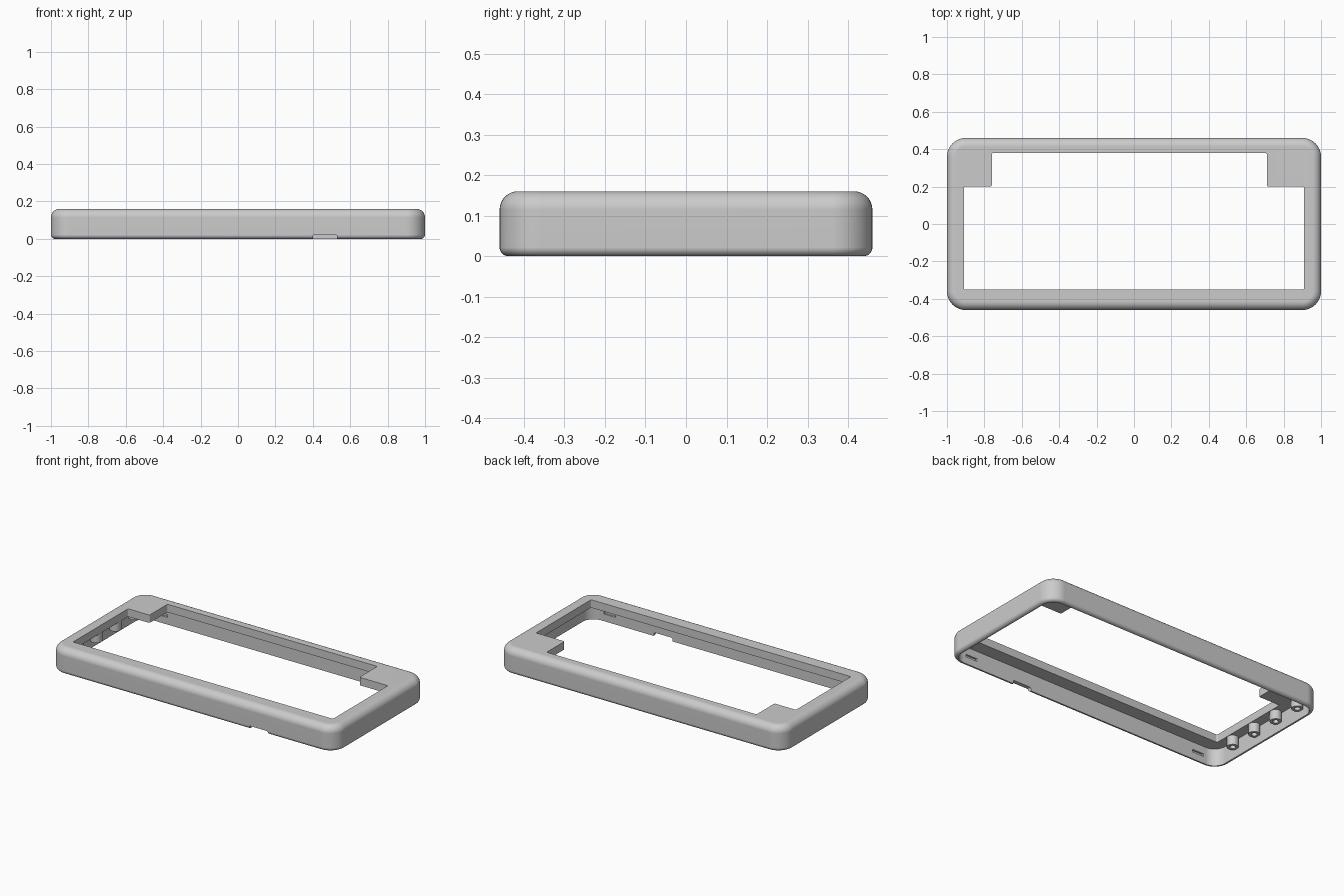
import bpy, bmesh, math

old = bpy.data.objects.get("Cube")
if old:
    bpy.data.objects.remove(old, do_unlink=True)

WIDTH, DEPTH, HEIGHT = 2.0, 0.92, 0.16
CORNER, WALL, CEILING = 0.1, 0.025, 0.11

grey = bpy.data.materials.new("case grey")
grey.use_nodes = True
grey.diffuse_color = (0.6, 0.6, 0.6, 1)
grey.node_tree.nodes["Principled BSDF"].inputs["Base Color"].default_value = grey.diffuse_color


def make_object(name, bm):
    bmesh.ops.recalc_face_normals(bm, faces=bm.faces)
    mesh = bpy.data.meshes.new(name)
    bm.to_mesh(mesh)
    bm.free()
    mesh.materials.append(grey)
    obj = bpy.data.objects.new(name, mesh)
    bpy.context.collection.objects.link(obj)
    return obj


def loft(name, rings):
    """Skin a stack of matching closed outlines, each given as (points, z)."""
    bm = bmesh.new()
    loops = [[bm.verts.new((x, y, z)) for x, y in pts] for pts, z in rings]
    for a, b in zip(loops, loops[1:]):
        for i in range(len(a)):
            j = (i + 1) % len(a)
            bm.faces.new((a[i], a[j], b[j], b[i]))
    bm.faces.new(loops[0][::-1])
    bm.faces.new(loops[-1])
    return make_object(name, bm)


def rounded_rect(inset, steps=10):
    radius = CORNER - inset
    cx, cy = WIDTH / 2 - CORNER, DEPTH / 2 - CORNER
    pts = []
    for k, (sx, sy) in enumerate(((1, 1), (-1, 1), (-1, -1), (1, -1))):
        for i in range(steps + 1):
            a = math.pi / 2 * (k + i / steps)
            pts.append((sx * cx + radius * math.cos(a), sy * cy + radius * math.sin(a)))
    return pts


def circle(x, y, r, n=24):
    return [(x + r * math.cos(2 * math.pi * i / n), y + r * math.sin(2 * math.pi * i / n))
            for i in range(n)]


def box(name, x0, x1, y0, y1, z0, z1):
    pts = [(x0, y0), (x1, y0), (x1, y1), (x0, y1)]
    return loft(name, [(pts, z0), (pts, z1)])


def combine(target, tool, operation="DIFFERENCE"):
    mod = target.modifiers.new("cut", "BOOLEAN")
    mod.operation, mod.solver, mod.object = operation, "EXACT", tool
    bpy.ops.object.select_all(action="DESELECT")
    bpy.context.view_layer.objects.active = target
    target.select_set(True)
    bpy.ops.object.modifier_apply(modifier=mod.name)
    bpy.data.objects.remove(tool, do_unlink=True)


# Outer body with rounded lower and upper rims
profile = []
low, high, steps = 0.022, 0.045, 8
for i in range(steps + 1):
    a = math.pi / 2 * i / steps
    profile.append((low * (1 - math.sin(a)), low * (1 - math.cos(a))))
for i in range(steps + 1):
    a = math.pi / 2 * i / steps
    profile.append((high * (1 - math.cos(a)), HEIGHT - high * (1 - math.sin(a))))
case = loft("case_frame", [(rounded_rect(d), z) for d, z in profile])

# Hollow underside
inner = rounded_rect(WALL)
combine(case, loft("cavity", [(inner, -0.05), (inner, CEILING)]))

# Stepped opening that leaves a block in each back corner
outline = [(-0.91, -0.35), (0.91, -0.35), (0.91, 0.2), (0.71, 0.2),
           (0.71, 0.38), (-0.76, 0.38), (-0.76, 0.2), (-0.91, 0.2)]
opening = loft("opening", [(outline, 0.05), (outline, 0.3)])
bm = bmesh.new()
bm.from_mesh(opening.data)
upright = [e for e in bm.edges if abs(e.verts[0].co.z - e.verts[1].co.z) > 0.1]
bmesh.ops.bevel(bm, geom=upright, offset=0.008, segments=3, profile=0.5, affect="EDGES")
bm.to_mesh(opening.data)
bm.free()
combine(case, opening)

# Cable notch through the front wall
notch = box("notch", 0.4, 0.53, -0.6, -0.4, -0.05, 0.022)
bm = bmesh.new()
bm.from_mesh(notch.data)
top = [e for e in bm.edges if all(v.co.z > 0 for v in e.verts)
       and abs(e.verts[0].co.y - e.verts[1].co.y) > 0.1]
bmesh.ops.bevel(bm, geom=top, offset=0.008, segments=3, profile=0.5, affect="EDGES")
bm.to_mesh(notch.data)
bm.free()
combine(case, notch)

# Shallow snap slots inside the front and back walls
face = DEPTH / 2 - WALL
for sx in (-1, 1):
    for sy in (-1, 1):
        y0, y1 = sorted((sy * (face - 0.02), sy * (face + 0.012)))
        combine(case, box("slot", sx * 0.84 - 0.04, sx * 0.84 + 0.04, y0, y1, 0.045, 0.062))

# Row of hollow screw bosses on the right end wall
for i in range(4):
    y = -0.255 + 0.19 * i
    boss = circle(-0.946, y, 0.034)
    hole = circle(-0.946, y, 0.017)
    combine(case, loft("boss", [(boss, 0.05), (boss, CEILING + 0.01)]), "UNION")
    combine(case, loft("hole", [(hole, 0.0), (hole, CEILING)]))

# Smooth rounded edges with flat walls
bpy.ops.object.shade_smooth_by_angle(angle=math.radians(35))
normals = case.modifiers.new("even_shading", "WEIGHTED_NORMAL")
normals.keep_sharp = True
